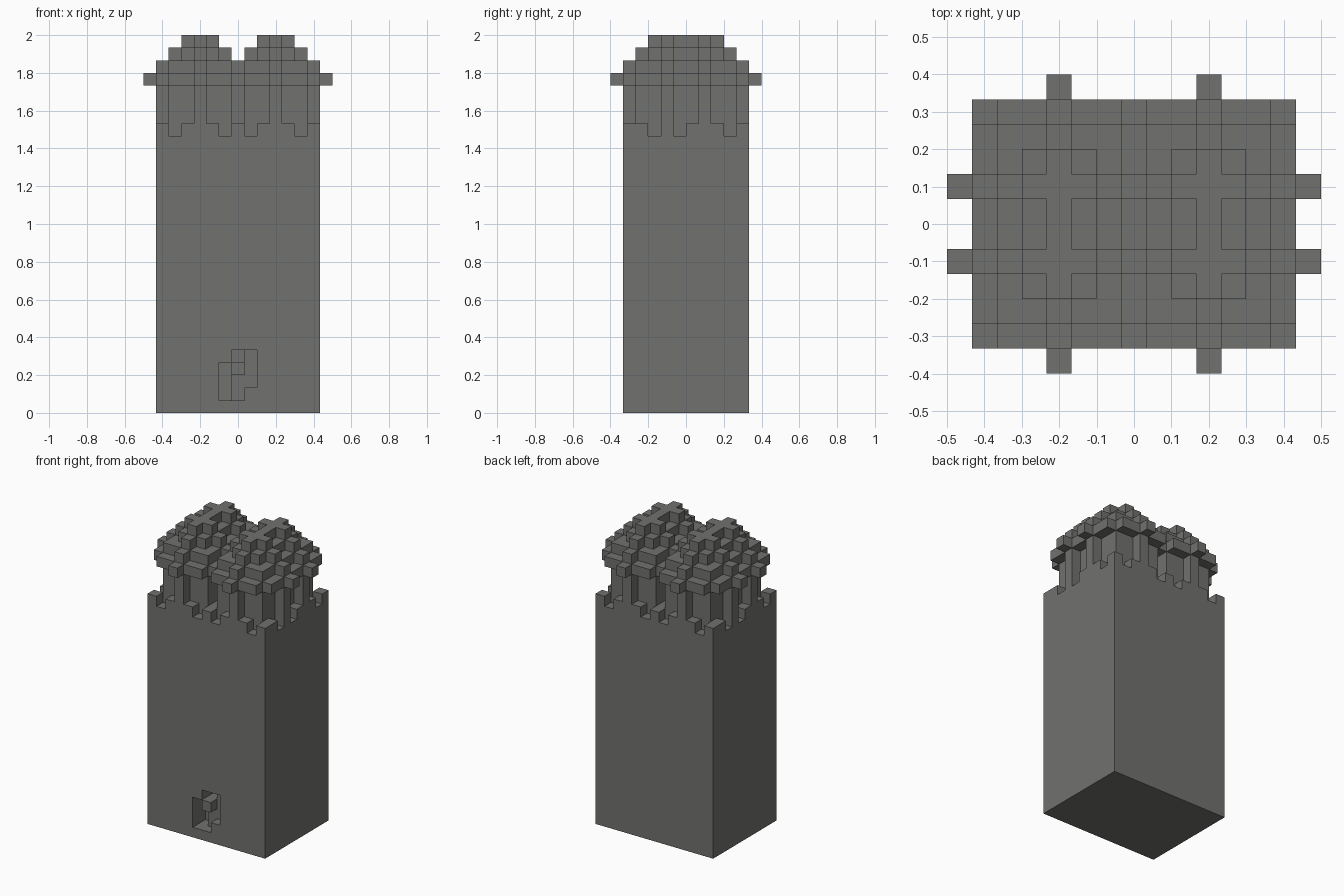
import bpy, bmesh
from mathutils import Vector

cube = bpy.data.objects.get("Cube")
if cube:
    bpy.data.objects.remove(cube, do_unlink=True)

U = 1 / 15                      # edge of one block
NX, NY, RIM, EAVES = 13, 10, 23, 26

stone = bpy.data.materials.new("grey_stone")
stone.use_nodes = True
grey = (0.165, 0.165, 0.158, 1)
stone.diffuse_color = grey
stone.node_tree.nodes["Principled BSDF"].inputs["Base Color"].default_value = grey


def box(x0, x1, y0, y1, z0, z1):
    """Block cells in half-open ranges."""
    return {(x, y, z) for x in range(x0, x1) for y in range(y0, y1) for z in range(z0, z1)}


def disc(cx, cy, r, z0, z1):
    """Round column of blocks."""
    return {(x, y, z) for (x, y, z) in box(cx - r, cx + r + 1, cy - r, cy + r + 1, z0, z1)
            if (x - cx) ** 2 + (y - cy) ** 2 <= r * r}


def build(name, cells, solid):
    """Mesh the faces of the cells that are open to the air."""
    bm = bmesh.new()
    verts = {}

    def vert(p):
        key = tuple(round(c) for c in p)
        if key not in verts:
            verts[key] = bm.verts.new(((key[0] - NX / 2) * U, (key[1] - NY / 2) * U, key[2] * U))
        return verts[key]

    for cell in sorted(cells):
        for axis in range(3):
            for side in (0, 1):
                step = [0, 0, 0]
                step[axis] = 2 * side - 1
                if tuple(c + s for c, s in zip(cell, step)) in solid:
                    continue
                a, b, n = Vector(), Vector(), Vector()
                a[(axis + 1) % 3] = b[(axis + 2) % 3] = 1
                n[axis] = side
                p = Vector(cell) + n
                loop = [p, p + a, p + a + b, p + b]
                bm.faces.new([vert(q) for q in (loop if side else loop[::-1])])
    bmesh.ops.dissolve_limit(bm, angle_limit=0.01, verts=bm.verts, edges=bm.edges)
    mesh = bpy.data.meshes.new(name)
    bm.to_mesh(mesh)
    bm.free()
    mesh.materials.append(stone)
    obj = bpy.data.objects.new(name, mesh)
    bpy.context.collection.objects.link(obj)


# Tower body with a notched rim
body = box(0, NX, 0, NY, 0, RIM)
for x in (1, 5, 7, 11):
    for y in (0, NY - 1):
        body.discard((x, y, RIM - 1))
for y in (2, 4, 8):
    body.discard((NX - 1, y, RIM - 1))
    body.discard((0, NY - 1 - y, RIM - 1))

# Doorway recess with a projecting block in the middle
body -= box(5, 6, 0, 2, 1, 4)       # left side
body -= box(6, 7, 0, 1, 1, 3)       # under the block
body -= box(6, 7, 0, 2, 4, 5)       # above the block
body -= box(7, 8, 0, 1, 2, 5)       # right side

# Four merged round turrets, each with a stepped pointed cap
turrets, caps = set(), set()
for cx in (3, 9):
    for cy in (3, 6):
        turrets |= disc(cx, cy, 3, RIM, EAVES)
        for i, r in enumerate((4, 3, 2, 1)):
            caps |= disc(cx, cy, r, EAVES + i, EAVES + i + 1)

solid = body | turrets | caps
build("tower_body", body, solid)
build("turret_columns", turrets, solid)
build("stepped_caps", caps, solid)
